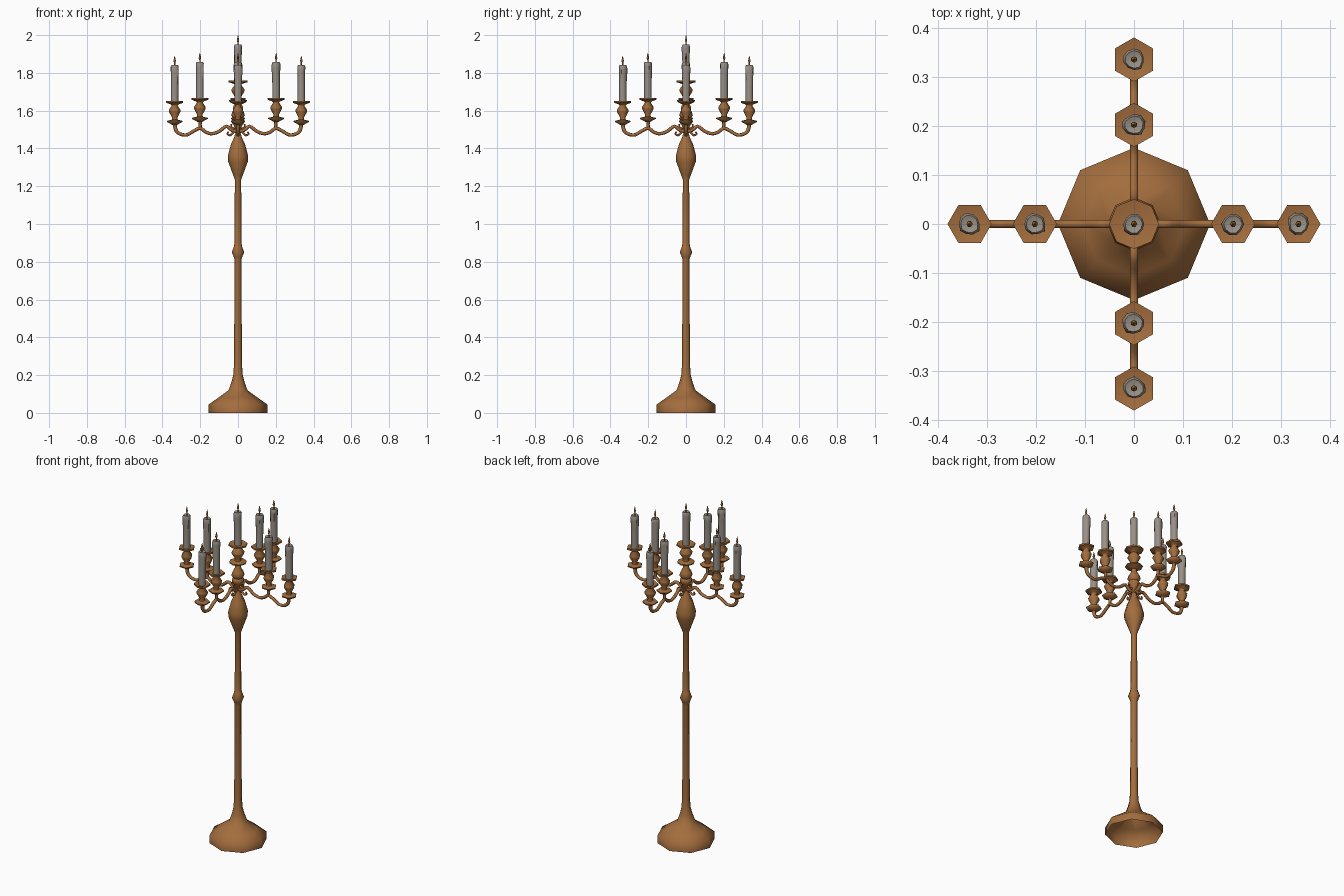
import bpy, bmesh, math, random
from mathutils import Vector, Matrix

if "Cube" in bpy.data.objects:
    bpy.data.objects.remove(bpy.data.objects["Cube"])

random.seed(4)


def material(name, rgb):
    m = bpy.data.materials.new(name)
    m.diffuse_color = (*rgb, 1)
    m.use_nodes = True
    m.node_tree.nodes["Principled BSDF"].inputs["Base Color"].default_value = m.diffuse_color
    return m


BRONZE = material("bronze", (0.37, 0.155, 0.047))
WAX = material("grey_wax", (0.32, 0.285, 0.245))
FLAME = material("amber_wick", (0.43, 0.19, 0.035))


def finish(name, rings, mat, matrix, cap_start=False, cap_end=True, angle=62):
    """Bridge rings of points into a smooth-shaded mesh object."""
    bm = bmesh.new()
    vr = [[bm.verts.new(matrix @ Vector(p)) for p in r] for r in rings]
    n = len(vr[0])
    for a, b in zip(vr, vr[1:]):
        for i in range(n):
            j = (i + 1) % n
            bm.faces.new((a[i], a[j], b[j], b[i]))
    if cap_start:
        bm.faces.new(vr[0][::-1])
    if cap_end:
        bm.faces.new(vr[-1])
    if cap_start and cap_end:
        bmesh.ops.recalc_face_normals(bm, faces=bm.faces)
    me = bpy.data.meshes.new(name)
    bm.to_mesh(me)
    bm.free()
    me.materials.append(mat)
    me.shade_smooth()
    me.set_sharp_from_angle(angle=math.radians(angle))
    ob = bpy.data.objects.new(name, me)
    bpy.context.collection.objects.link(ob)
    return ob


def lathe(name, profile, sides, mat, matrix=Matrix(), cap_start=True, angle=62):
    rings = [[(r * math.cos(2 * math.pi * i / sides),
               r * math.sin(2 * math.pi * i / sides), z) for i in range(sides)]
             for r, z in profile]
    return finish(name, rings, mat, matrix, cap_start, True, angle)


def smooth_path(pts, steps=3):
    """Catmull-Rom through (x, z, radius) points."""
    p = [Vector(q) for q in pts]
    p = [2 * p[0] - p[1]] + p + [2 * p[-1] - p[-2]]
    out = []
    for i in range(1, len(p) - 2):
        a, b, c, d = p[i - 1:i + 3]
        for s in range(steps):
            t = s / steps
            out.append(0.5 * (2 * b + (c - a) * t + (2 * a - 5 * b + 4 * c - d) * t * t
                              + (3 * b - a - 3 * c + d) * t ** 3))
    return out + [p[-2]]


def tube(name, pts, mat, matrix, sides=6):
    path = smooth_path(pts)
    rings = []
    for i, q in enumerate(path):
        d = path[min(i + 1, len(path) - 1)] - path[max(i - 1, 0)]
        l = math.hypot(d.x, d.y)
        nx, nz = -d.y / l, d.x / l
        ring = []
        for k in range(sides):
            a = 2 * math.pi * k / sides
            u, v = q.z * math.cos(a), q.z * math.sin(a)
            ring.append((q.x + nx * u, v, q.y + nz * u))
        rings.append(ring)
    return finish(name, rings, mat, matrix, True, True)


# Holder: drip tray, bulb and cup (z measured from the top of the cup)
HOLDER = [(0.010, -0.125), (0.022, -0.118), (0.042, -0.108), (0.042, -0.102),
          (0.016, -0.096), (0.014, -0.085), (0.030, -0.055), (0.031, -0.045),
          (0.016, -0.022), (0.020, -0.015), (0.045, -0.006), (0.045, 0.003),
          (0.024, -0.002)]


def candle(label, matrix):
    # Wax with uneven drips running down from the rim
    sides = 10
    drip = [random.uniform(0, 1) for _ in range(sides)]
    rings = []
    for z, r, amount in ((-0.005, 0.020, 0), (0.07, 0.0195, 0.001), (0.11, 0.0195, 0.002),
                         (0.135, 0.0195, 0.004), (0.165, 0.020, 0.006),
                         (0.183, 0.0205, 0.005), (0.193, 0.017, 0.003), (0.190, 0.010, 0)):
        ring = []
        for i in range(sides):
            a = 2 * math.pi * i / sides
            rr = r + amount * (drip[i] - 0.15)
            zz = z + (0.012 * (0.5 - drip[i]) if amount > 0 and z < 0.19 else 0)
            ring.append((rr * math.cos(a), rr * math.sin(a), zz))
        rings.append(ring)
    finish(label + "_candle", rings, WAX, matrix, True, True, 50)
    # Wick with a small flame tip
    lathe(label + "_wick", [(0.003, 0.188), (0.003, 0.205), (0.0065, 0.214),
                            (0.005, 0.224), (0.001, 0.242)], 6, FLAME, matrix)


# Stand: hollow foot, shaft, knop and vase, open underneath
lathe("stand", [(0.155, 0), (0.155, 0.045), (0.105, 0.08), (0.05, 0.12), (0.034, 0.165),
                (0.025, 0.20), (0.021, 0.26), (0.018, 0.81), (0.022, 0.825),
                (0.033, 0.85), (0.022, 0.88), (0.018, 0.90), (0.017, 1.235),
                (0.026, 1.26), (0.052, 1.33), (0.054, 1.36), (0.038, 1.42),
                (0.020, 1.46), (0.012, 1.49), (0.014, 1.51), (0.032, 1.535),
                (0.034, 1.55), (0.026, 1.56), (0.036, 1.575), (0.030, 1.595),
                (0.016, 1.62), (0.014, 1.64)], 8, BRONZE, cap_start=False)

# Central holder and candle
top = Matrix.Translation((0, 0, 1.757))
lathe("centre_holder", [(r * 1.13, z) for r, z in HOLDER], 8, BRONZE, top)
candle("centre", top)

# Four arms, each with an inner and an outer candle
ARM = [(0.0, 1.49, 0.008), (0.03, 1.495, 0.009), (0.062, 1.517, 0.009), (0.10, 1.49, 0.009),
       (0.14, 1.478, 0.009), (0.172, 1.488, 0.009), (0.20, 1.507, 0.009),
       (0.235, 1.492, 0.009), (0.27, 1.472, 0.009), (0.305, 1.476, 0.009),
       (0.328, 1.495, 0.010), (0.335, 1.53, 0.011)]
CURL_LOW = [(0.01, 1.505, 0.005), (0.025, 1.485, 0.006), (0.042, 1.470, 0.006),
            (0.056, 1.477, 0.005), (0.050, 1.488, 0.004)]
CURL_HIGH = [(0.01, 1.52, 0.005), (0.024, 1.505, 0.006), (0.036, 1.515, 0.005),
             (0.034, 1.53, 0.004)]
for k, side in enumerate(("right", "back", "left", "front")):
    turn = Matrix.Rotation(k * math.pi / 2, 4, 'Z')
    tube(side + "_arm", ARM, BRONZE, turn)
    tube(side + "_lower_curl", CURL_LOW, BRONZE, turn)
    tube(side + "_upper_curl", CURL_HIGH, BRONZE, turn)
    lathe(side + "_inner_stem", [(0.009, 1.50), (0.008, 1.525), (0.011, 1.55)], 6, BRONZE,
          turn @ Matrix.Translation((0.2, 0, 0)))
    for place, x, z in (("inner", 0.202, 1.664), ("outer", 0.335, 1.648)):
        at = turn @ Matrix.Translation((x, 0, z))
        lathe(f"{side}_{place}_holder", HOLDER, 6, BRONZE, at)
        candle(f"{side}_{place}", at)
